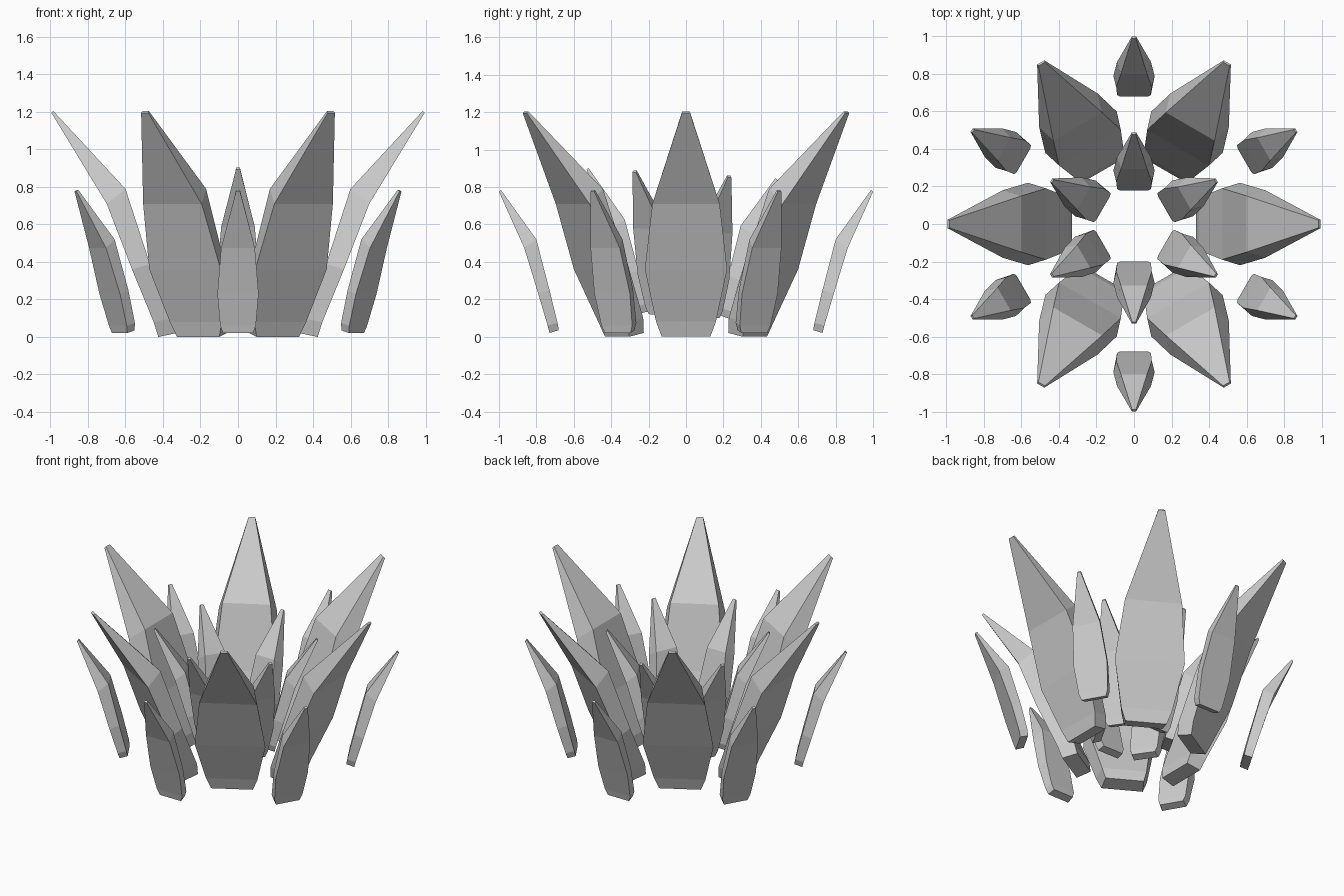
import bpy, bmesh, math
from mathutils import Matrix

cube = bpy.data.objects.get("Cube")
if cube:
    bpy.data.objects.remove(cube, do_unlink=True)

# One plain grey for every petal
grey = bpy.data.materials.new("light_grey")
grey.use_nodes = True
colour = (0.6, 0.6, 0.6, 1)
grey.diffuse_color = colour
grey.node_tree.nodes["Principled BSDF"].inputs["Base Color"].default_value = colour

# Sections from base to tip:
# outer radius, outer height, outer half width, inner radius, inner height, inner half width
LARGE = [
    (0.425, 0.00, 0.13, 0.33, 0.02, 0.12),
    (0.45, 0.08, 0.16, 0.345, 0.10, 0.14),
    (0.565, 0.36, 0.22, 0.47, 0.39, 0.19),
    (0.70, 0.71, 0.18, 0.60, 0.79, 0.15),
    (0.995, 1.195, 0.022, 0.985, 1.205, 0.02),
]
SMALL = [
    (0.73, 0.02, 0.08, 0.68, 0.035, 0.075),
    (0.74, 0.06, 0.095, 0.687, 0.075, 0.09),
    (0.79, 0.23, 0.11, 0.73, 0.25, 0.095),
    (0.865, 0.475, 0.09, 0.80, 0.52, 0.07),
    (1.00, 0.775, 0.011, 0.99, 0.785, 0.01),
]


def petal(name, sections, angle, placement=Matrix()):
    """Loft four-sided sections into a closed, bent petal."""
    bm = bmesh.new()
    rings = []
    for ro, zo, wo, ri, zi, wi in sections:
        corners = [(ro, -wo, zo), (ro, wo, zo), (ri, wi, zi), (ri, -wi, zi)]
        rings.append([bm.verts.new(c) for c in corners])
    for low, high in zip(rings, rings[1:]):
        for i in range(4):
            j = (i + 1) % 4
            bm.faces.new((low[i], low[j], high[j], high[i]))
    bm.faces.new(rings[0][::-1])
    bm.faces.new(rings[-1])
    bm.transform(placement @ Matrix.Rotation(angle, 4, "Z"))
    bmesh.ops.recalc_face_normals(bm, faces=bm.faces)
    mesh = bpy.data.meshes.new(name)
    bm.to_mesh(mesh)
    bm.free()
    mesh.materials.append(grey)
    bpy.context.collection.objects.link(bpy.data.objects.new(name, mesh))


# The inner ring sits higher, and rises slightly towards the front
lean = Matrix.Translation((0, -0.01, 0.09))
lean[2][1] = -0.055
lean[1][2] = -0.015
inner = [(ro - 0.49, zo, wo, ri - 0.49, zi, wi) for ro, zo, wo, ri, zi, wi in SMALL]

for k in range(6):
    turn = math.radians(60 * k)
    between = turn + math.radians(30)
    petal(f"large_petal_{k + 1}", LARGE, turn)
    petal(f"outer_petal_{k + 1}", SMALL, between)
    petal(f"inner_petal_{k + 1}", inner, between, lean)
